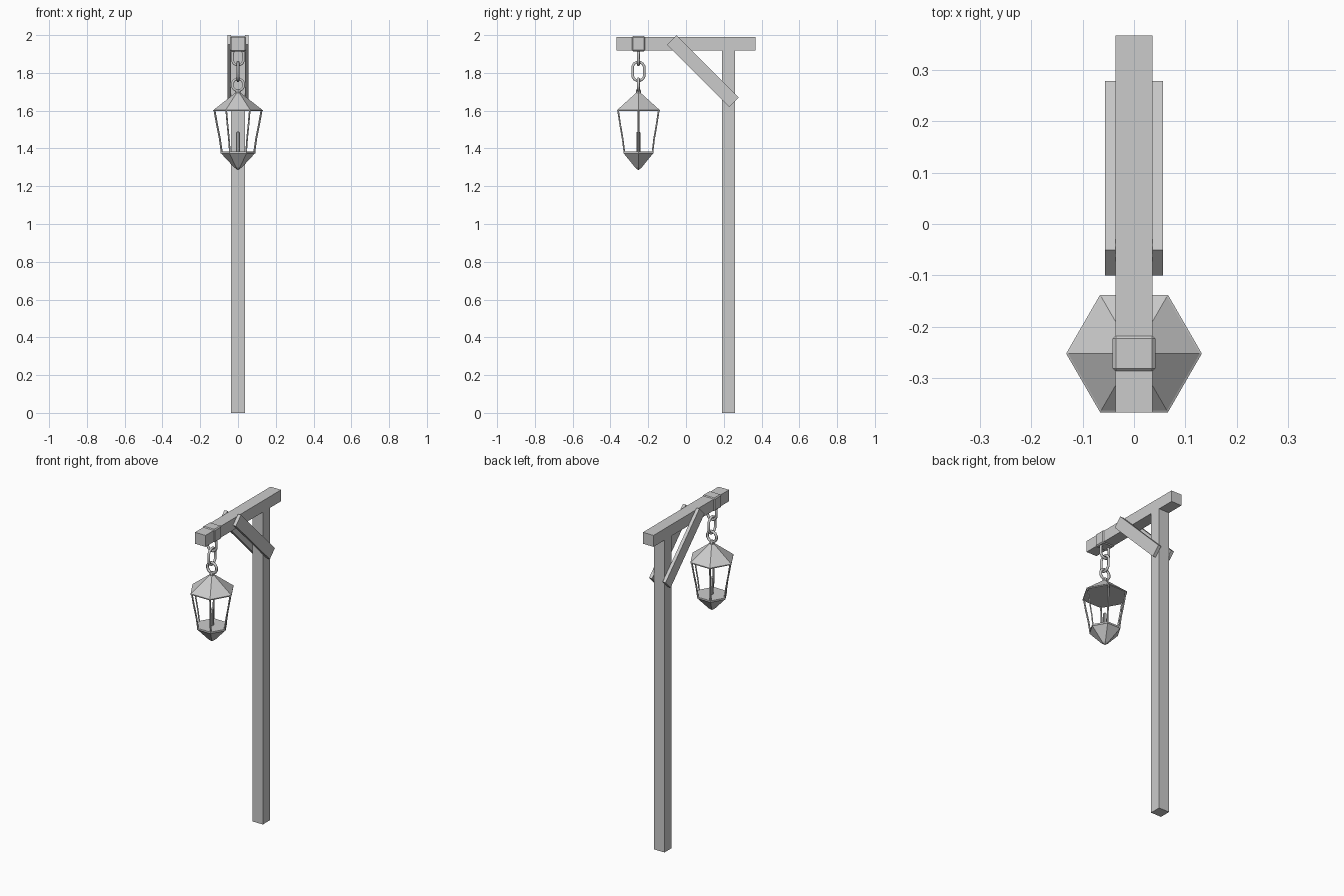
import bpy, bmesh
from math import sin, cos, pi, radians
from mathutils import Vector

if "Cube" in bpy.data.objects:
    bpy.data.objects.remove(bpy.data.objects["Cube"])

LY = -0.252  # lantern axis along y


def box(name, center, size, rot_x=0.0, bevel=0.0):
    bpy.ops.mesh.primitive_cube_add(size=1, location=center, rotation=(rot_x, 0, 0))
    ob = bpy.context.object
    ob.name = name
    ob.scale = size
    bpy.ops.object.transform_apply(location=False, rotation=False, scale=True)
    if bevel:
        m = ob.modifiers.new("bevel", 'BEVEL')
        m.width = bevel
        m.segments = 1
    return ob


def lathe(name, profile, sides):
    """Closed solid from (radius, z) rings about the lantern axis."""
    bm = bmesh.new()
    rings = [[bm.verts.new((r * cos(2 * pi * i / sides), r * sin(2 * pi * i / sides), z))
              for i in range(sides)] for r, z in profile]
    for a, b in zip(rings, rings[1:]):
        for i in range(sides):
            j = (i + 1) % sides
            bm.faces.new((a[i], a[j], b[j], b[i]))
    bm.faces.new(rings[0])
    bm.faces.new(rings[-1])
    bmesh.ops.recalc_face_normals(bm, faces=bm.faces)
    me = bpy.data.meshes.new(name)
    bm.to_mesh(me)
    bm.free()
    ob = bpy.data.objects.new(name, me)
    ob.location = (0, LY, 0)
    bpy.context.collection.objects.link(ob)
    return ob


def tube(name, pts, radius, closed=False, res=1):
    cu = bpy.data.curves.new(name, 'CURVE')
    cu.dimensions = '3D'
    cu.bevel_depth = radius
    cu.bevel_resolution = res
    cu.use_fill_caps = True
    sp = cu.splines.new('POLY')
    sp.points.add(len(pts) - 1)
    for p, co in zip(sp.points, pts):
        p.co = (*co, 1)
    sp.use_cyclic_u = closed
    ob = bpy.data.objects.new(name, cu)
    ob.location = (0, LY, 0)
    bpy.context.collection.objects.link(ob)
    bpy.ops.object.select_all(action='DESELECT')
    bpy.context.view_layer.objects.active = ob
    ob.select_set(True)
    bpy.ops.object.convert(target='MESH')
    bpy.context.object.name = name


def link(name, z, half_w, half_h, along_y):
    """Stadium-shaped chain link in the xz or yz plane (centreline sizes)."""
    pts = []
    for k in range(12):
        a = 2 * pi * (k + 0.5) / 12
        u = half_w * cos(a)
        v = half_w * sin(a) + (half_h - half_w) * (1 if sin(a) > 0 else -1)
        pts.append((0, u, z + v) if along_y else (u, 0, z + v))
    tube(name, pts, 0.008, closed=True)


# timber frame
box("post", (0, 0.225, 0.96), (0.072, 0.07, 1.92))
box("beam", (0, 0, 1.954), (0.072, 0.734, 0.07))
for side, s in (("left", -1), ("right", 1)):
    box(side + "_brace", (s * 0.046, 0.089, 1.81), (0.02, 0.466, 0.07), radians(-45))

# metal band around the beam
box("beam_band", (0, LY, 1.954), (0.083, 0.07, 0.08), bevel=0.006)

# chain
link("upper_link", 1.885, 0.03, 0.044, False)
link("middle_link", 1.808, 0.032, 0.05, True)
link("lower_link", 1.737, 0.031, 0.032, False)

# lantern roof, rim and finial
lathe("lantern_roof", [(0.132, 1.597), (0.132, 1.603), (0.128, 1.605), (0.013, 1.695)], 6)
lathe("roof_finial", [(0.014, 1.69), (0.014, 1.704), (0.009, 1.714)], 8)

# curved corner bars
for i in range(6):
    a = i * pi / 3
    prof = [(0.124, 1.6), (0.110, 1.53), (0.098, 1.46), (0.083, 1.38)]
    prof = [(0.124, 1.6), (0.112, 1.53), (0.096, 1.45), (0.086, 1.38)]
    tube(f"corner_bar_{i + 1}", [(r * cos(a), r * sin(a), z) for r, z in prof], 0.005, res=0)

# base tray with pointed underside, and candle
lathe("lantern_base", [(0.003, 1.287), (0.02, 1.299), (0.088, 1.372),
                       (0.092, 1.374), (0.092, 1.384), (0.086, 1.385)], 6)
lathe("candle", [(0.01, 1.38), (0.01, 1.485), (0.004, 1.49)], 8)
